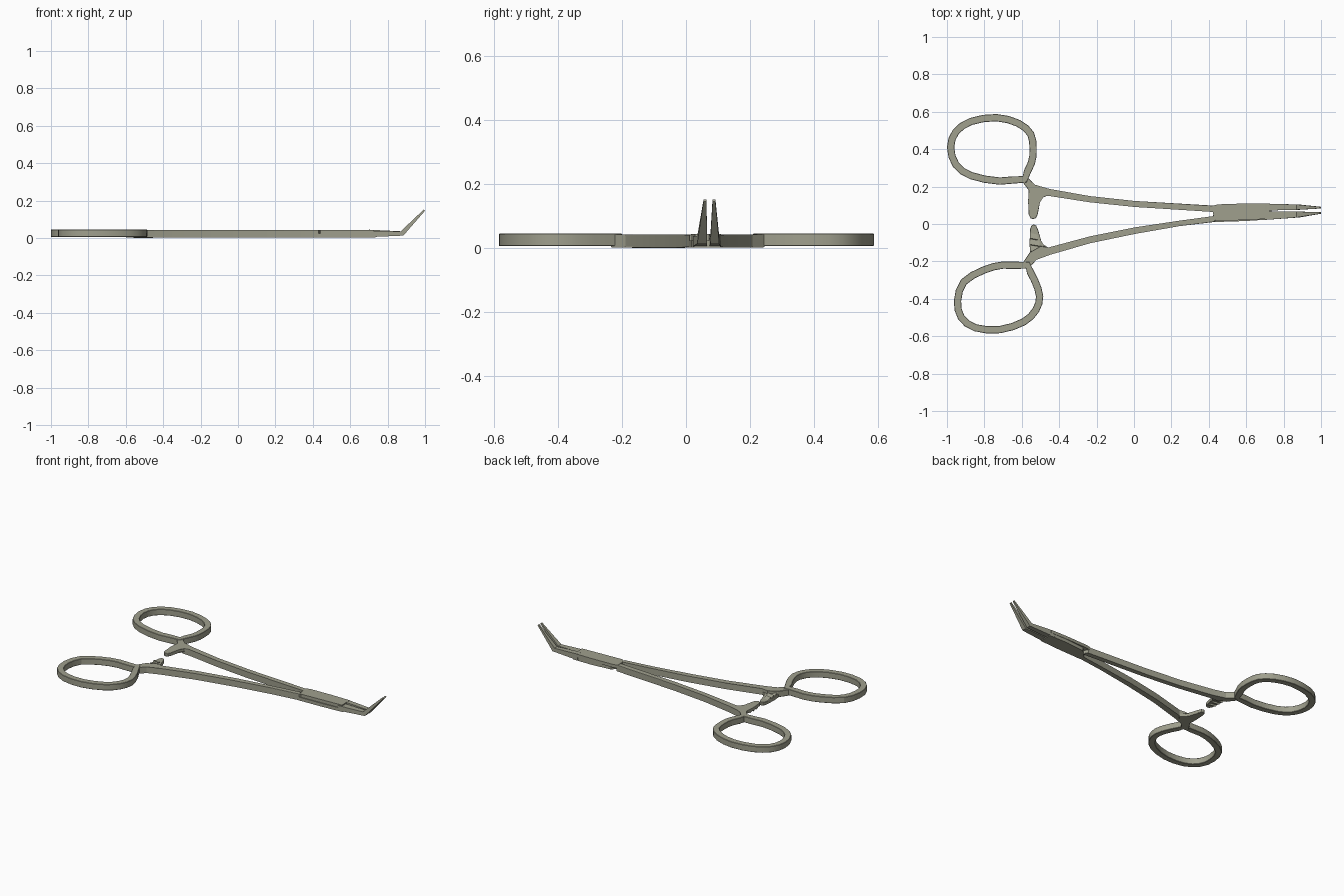
import bpy, bmesh, math
from mathutils import Vector

if "Cube" in bpy.data.objects:
    bpy.data.objects.remove(bpy.data.objects["Cube"])

# Dull olive-grey steel
steel = bpy.data.materials.new("steel")
steel.diffuse_color = (.35, .35, .27, 1)
steel.use_nodes = True
steel.node_tree.nodes["Principled BSDF"].inputs["Base Color"].default_value = steel.diffuse_color


def finish(name, bm, angle=25):
    bmesh.ops.recalc_face_normals(bm, faces=bm.faces[:])
    me = bpy.data.meshes.new(name)
    bm.to_mesh(me)
    bm.free()
    me.materials.append(steel)
    ob = bpy.data.objects.new(name, me)
    bpy.context.collection.objects.link(ob)
    bpy.ops.object.select_all(action='DESELECT')
    ob.select_set(True)
    bpy.context.view_layer.objects.active = ob
    bpy.ops.object.shade_smooth_by_angle(angle=math.radians(angle))
    return ob


def skin(bm, loops, closed=False):
    """Bridge equal-sized point loops; cap the ends unless closed."""
    rows = [[bm.verts.new(p) for p in loop] for loop in loops]
    n = len(rows[0])
    pairs = list(zip(rows, rows[1:])) + ([(rows[-1], rows[0])] if closed else [])
    for a, b in pairs:
        for i in range(n):
            j = (i + 1) % n
            bm.faces.new((a[i], a[j], b[j], b[i]))
    if not closed:
        bm.faces.new(rows[0])
        bm.faces.new(rows[-1])


def plate(name, pts, z0, z1, bevel=0.002):
    bm = bmesh.new()
    skin(bm, [[(x, y, z) for x, y in pts] for z in (z0, z1)])
    if bevel:
        rim = [e for e in bm.edges if abs(e.verts[0].co.z - e.verts[1].co.z) < 1e-6]
        bmesh.ops.bevel(bm, geom=rim, offset=bevel, segments=1, affect='EDGES')
    return finish(name, bm)


def smooth_loop(pts, corner):
    """Catmull-Rom, one extra point per span, leaving the neck corner sharp."""
    out, n = [], len(pts)
    p = [Vector(q) for q in pts]
    for i in range(n):
        a, b, c, d = p[i - 1], p[i], p[(i + 1) % n], p[(i + 2) % n]
        out.append(b)
        if corner in (i, (i + 1) % n):
            out.append((b + c) / 2)
        else:
            out.append((9 * (b + c) - a - d) / 16)
    return out


def finger_ring(name, pts, corner):
    p = smooth_loop(pts, corner)
    n = len(p)
    area = sum(p[i - 1].x * p[i].y - p[i].x * p[i - 1].y for i in range(n))
    s = 1 if area > 0 else -1
    sect = [(0, .008), (0, .043), (.002, .045), (.037, .045),
            (.039, .043), (.039, .008), (.037, .006), (.002, .006)]
    loops = []
    for i in range(n):
        t = (p[(i + 1) % n] - p[i - 1]).normalized()
        inward = Vector((-t.y, t.x)) * s
        loops.append([(*(p[i] + inward * d), z) for d, z in sect])
    bm = bmesh.new()
    skin(bm, loops, closed=True)
    return finish(name, bm)


def jaw(name, sections):
    """Each section: y0, y1, bottom (x, z), top (x, z)."""
    bm = bmesh.new()
    skin(bm, [[(b[0], y0, b[1]), (b[0], y1, b[1]), (t[0], y1, t[1]), (t[0], y0, t[1])]
              for y0, y1, b, t in sections])
    return finish(name, bm)


def teeth(name, y_start, step, x0, lean, z_base, height):
    bm = bmesh.new()
    for i in range(3):
        y = y_start + i * step
        xa = x0 + lean * i
        wide = 0.038 + 0.009 * i
        tri = [(y, z_base), (y + step, z_base), (y + step * 0.9, z_base + height)]
        skin(bm, [[(xa, a, z) for a, z in tri],
                  [(xa + wide, a - 0.008, z) for a, z in tri]])
    return finish(name, bm)


# Finger rings, outer outlines
finger_ring("upper_finger_ring", [
    (-1.0, .41), (-.968, .305), (-.877, .24), (-.717, .21), (-.575, .222),
    (-.53, .32), (-.52, .40), (-.535, .49), (-.61, .556), (-.735, .588),
    (-.877, .567), (-.968, .505)], 4)
finger_ring("lower_finger_ring", [
    (-.963, -.41), (-.925, -.297), (-.81, -.228), (-.70, -.2), (-.56, -.203),
    (-.515, -.29), (-.485, -.385), (-.508, -.47), (-.58, -.54), (-.715, -.584),
    (-.855, -.573), (-.94, -.51)], 4)

# Handle shanks
plate("upper_shank", [
    (-.60, .23), (-.565, .245), (-.53, .208), (-.45, .187), (-.235, .149),
    (.005, .123), (.43, .098), (.45, .06), (.43, .064), (.005, .091),
    (-.235, .116), (-.455, .152), (-.50, .15), (-.56, .176)], .002, .042)
plate("lower_shank", [
    (-.60, -.215), (-.56, -.235), (-.523, -.19), (-.45, -.165), (-.235, -.103),
    (.005, -.053), (.245, -.011), (.43, .011), (.45, .045), (.43, .043),
    (.245, .018), (.005, -.018), (-.235, -.066), (-.455, -.127),
    (-.50, -.118), (-.556, -.15)], .002, .042)

# Ratchet arms with interlocking teeth
plate("upper_ratchet_arm", [
    (-.563, .19), (-.566, .12), (-.563, .05), (-.553, .031), (-.54, .026),
    (-.525, .031), (-.515, .05), (-.505, .115), (-.488, .143), (-.455, .155),
    (-.47, .18)], .022, .042)
plate("lower_ratchet_arm", [
    (-.556, -.17), (-.558, -.10), (-.556, -.027), (-.548, -.008), (-.537, -.002),
    (-.523, -.008), (-.513, -.03), (-.498, -.09), (-.485, -.112), (-.455, -.128),
    (-.47, -.15)], 0, .022)
teeth("lower_ratchet_teeth", -.045, -.034, -.555, .002, .021, .010)
teeth("upper_ratchet_teeth", .055, .03, -.561, 0, .023, -.010)

# Lap joint: two crossing plates
plate("joint_top_plate", [
    (.42, .098), (.45, .105), (.60, .11), (.725, .109), (.725, .028),
    (.60, .022), (.44, .015), (.425, .035)], .024, .044, 0)
plate("joint_bottom_plate", [
    (.42, .043), (.47, .095), (.60, .108), (.735, .108), (.735, .025),
    (.60, .016), (.42, .01)], .002, .0235, 0)

# Jaws with up-bent tips
bend = (.884, .013), (.870, .036)
tip = (1.0, .146), (.993, .152)
jaw("upper_jaw", [(.072, .109, (.70, .005), (.70, .0445)),
                  (.076, .104, *bend), (.083, .092, *tip)])
jaw("lower_jaw", [(.022, .066, (.70, .005), (.70, .037)),
                  (.035, .066, *bend), (.055, .064, *tip)])
